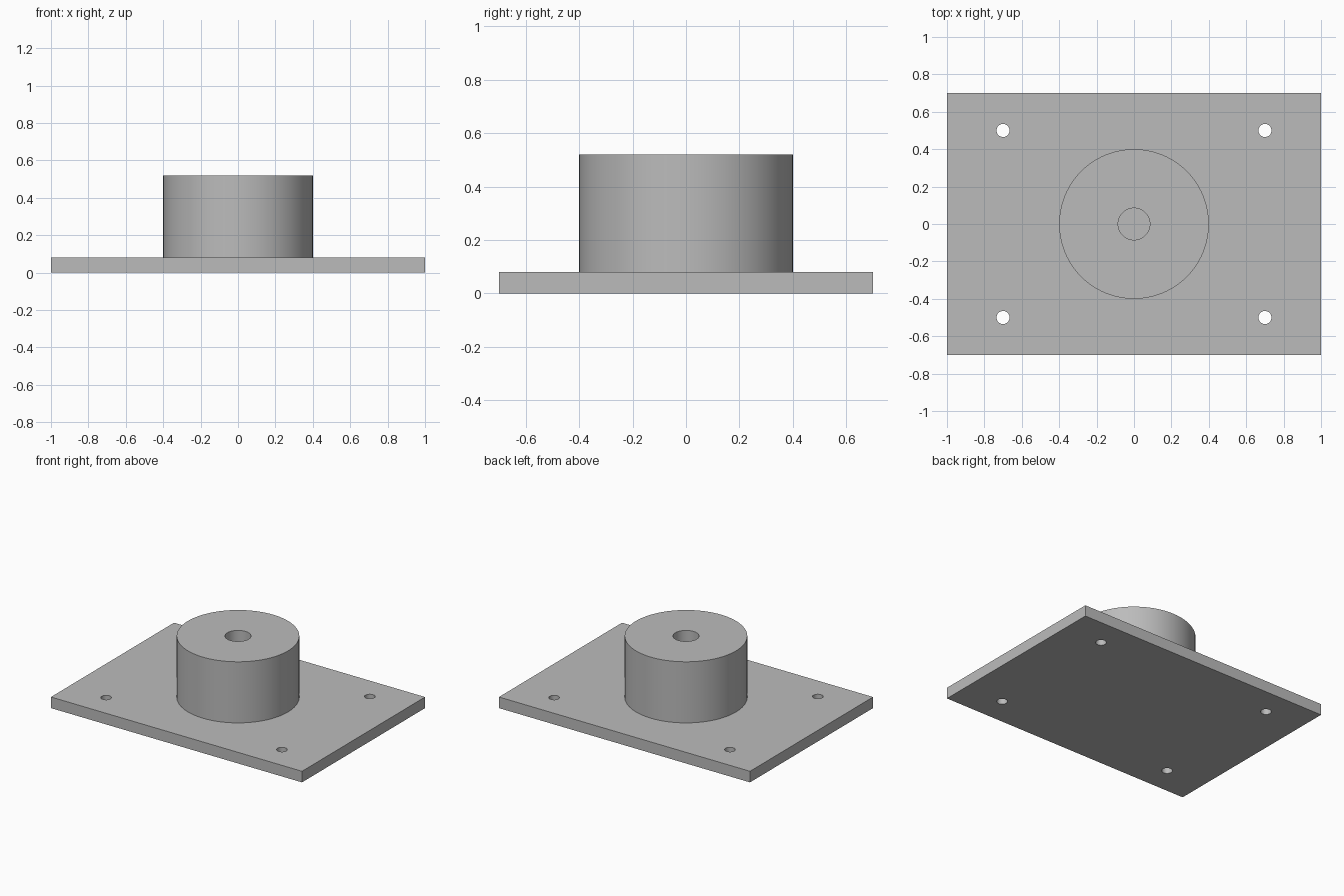
import bpy
import bmesh
import math

if "Cube" in bpy.data.objects:
    bpy.data.objects.remove(bpy.data.objects["Cube"], do_unlink=True)

PLATE_TOP = 0.08
BOSS_TOP = 0.52

# Single grey finish
grey = bpy.data.materials.new("plain_grey")
grey.use_nodes = True
colour = (0.5, 0.5, 0.5, 1)
grey.diffuse_color = colour
grey.node_tree.nodes["Principled BSDF"].inputs["Base Color"].default_value = colour


def select_only(obj):
    bpy.ops.object.select_all(action="DESELECT")
    obj.select_set(True)
    bpy.context.view_layer.objects.active = obj


def finish(obj, name):
    obj.name = name
    obj.data.name = name
    obj.data.materials.clear()
    obj.data.materials.append(grey)
    select_only(obj)
    bpy.ops.object.shade_smooth_by_angle(angle=math.radians(30))


def cylinder(radius, bottom, top, x=0, y=0, sides=64):
    bpy.ops.mesh.primitive_cylinder_add(
        vertices=sides, radius=radius, depth=top - bottom,
        location=(x, y, (top + bottom) / 2))
    return bpy.context.object


def drill(target, cutter):
    mod = target.modifiers.new("hole", "BOOLEAN")
    mod.operation = "DIFFERENCE"
    mod.solver = "EXACT"
    mod.object = cutter
    select_only(target)
    bpy.ops.object.modifier_apply(modifier=mod.name)
    bpy.data.objects.remove(cutter, do_unlink=True)


# Base plate with four corner mounting holes
bpy.ops.mesh.primitive_cube_add(size=1, location=(0, 0, PLATE_TOP / 2))
plate = bpy.context.object
plate.scale = (2, 1.4, PLATE_TOP)
bpy.ops.object.transform_apply(location=True, scale=True)
for x in (-0.7, 0.7):
    for y in (-0.5, 0.5):
        drill(plate, cylinder(0.035, -0.1, 0.2, x, y, 32))
finish(plate, "base_plate")

# Round boss: an open tube whose bore ends on the plate
profile = [(0.4, PLATE_TOP), (0.4, BOSS_TOP), (0.085, BOSS_TOP), (0.085, PLATE_TOP)]
bm = bmesh.new()
verts = [bm.verts.new((r, 0, z)) for r, z in profile]
edges = [bm.edges.new(pair) for pair in zip(verts, verts[1:])]
bmesh.ops.spin(bm, geom=verts + edges, cent=(0, 0, 0), axis=(0, 0, 1),
               angle=math.tau, steps=96, use_merge=True)
bmesh.ops.remove_doubles(bm, verts=bm.verts, dist=0.0001)
bmesh.ops.recalc_face_normals(bm, faces=bm.faces)
# Make the top ring face upwards
if any(f.normal.z < -0.5 for f in bm.faces):
    bmesh.ops.reverse_faces(bm, faces=bm.faces)
mesh = bpy.data.meshes.new("boss")
bm.to_mesh(mesh)
bm.free()
boss = bpy.data.objects.new("boss", mesh)
bpy.context.collection.objects.link(boss)
finish(boss, "boss")
